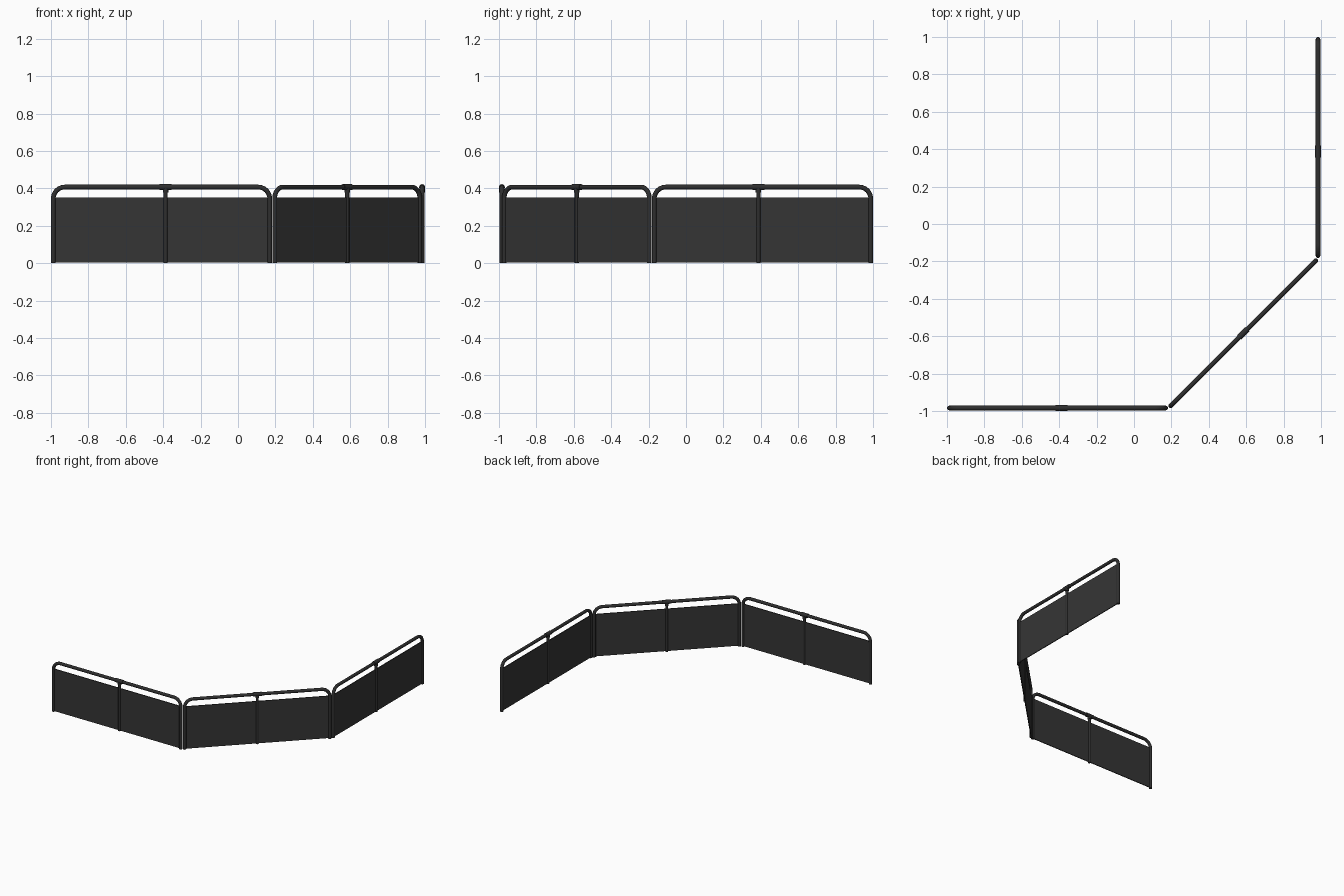
import bpy, math
from mathutils import Vector

if "Cube" in bpy.data.objects:
    bpy.data.objects.remove(bpy.data.objects["Cube"])

def mat(name, v):
    m = bpy.data.materials.new(name)
    m.diffuse_color = (v, v, v, 1)
    m.use_nodes = True
    m.node_tree.nodes["Principled BSDF"].inputs["Base Color"].default_value = m.diffuse_color
    return m

FRAME = mat("charcoal frame", 0.028)
PANEL = mat("dark grey panel", 0.036)
R, H, TOP, BEND = 0.0125, 0.35, 0.407, 0.062

def tube(name, pts, r, M):
    # round pipe along a list of points, turned into a mesh
    cu = bpy.data.curves.new(name, 'CURVE')
    cu.dimensions = '3D'
    cu.bevel_depth = r
    cu.bevel_resolution = 4
    cu.use_fill_caps = True
    sp = cu.splines.new('POLY')
    sp.points.add(len(pts) - 1)
    for p, q in zip(sp.points, pts):
        p.co = (*M(*q), 1)
    cu.materials.append(FRAME)
    ob = bpy.data.objects.new(name, cu)
    bpy.context.collection.objects.link(ob)
    bpy.ops.object.select_all(action='DESELECT')
    ob.select_set(True)
    bpy.context.view_layer.objects.active = ob
    bpy.ops.object.convert(target='MESH')
    bpy.ops.object.shade_smooth_by_angle(angle=math.radians(40))

def section(tag, a, b, mid):
    # a, b: outer ends on the ground; mid: distance of the middle post from a
    a, b = Vector((*a, 0)), Vector((*b, 0))
    d = (b - a).normalized()
    L = (b - a).length
    M = lambda s, z: a + d * s + Vector((0, 0, z))

    # bent hoop: two end posts and the top rail
    n = 10
    arc = [(R + BEND - BEND * math.cos(t), TOP - BEND + BEND * math.sin(t))
           for t in (math.pi / 2 * i / n for i in range(n + 1))]
    hoop = [(R, 0)] + arc + [(L - s, z) for s, z in reversed(arc)] + [(L - R, 0)]
    tube(tag + "_hoop_rail", hoop, R, M)

    # middle post and the T fitting
    tube(tag + "_middle_post", [(mid, 0), (mid, TOP)], 0.011, M)
    tube(tag + "_fitting_collar", [(mid - 0.032, TOP), (mid + 0.032, TOP)], 0.016, M)
    tube(tag + "_fitting_stem", [(mid, 0.378), (mid, TOP)], 0.0145, M)

    # two thin infill panels
    for side, s0, s1 in (("left", R, mid), ("right", mid, L - R)):
        bpy.ops.mesh.primitive_cube_add(size=1, location=M((s0 + s1) / 2, H / 2 + 0.002),
                                        rotation=(0, 0, math.atan2(d.y, d.x)))
        ob = bpy.context.object
        ob.name = f"{tag}_{side}_panel"
        ob.scale = (s1 - s0, 0.007, H - 0.004)
        ob.data.materials.append(PANEL)

section("front", (-1.0, -0.984), (0.182, -0.984), 0.613)
section("corner", (0.187, -0.981), (0.981, -0.187), 0.5615)
section("side", (0.984, -0.182), (0.984, 1.0), 0.569)
